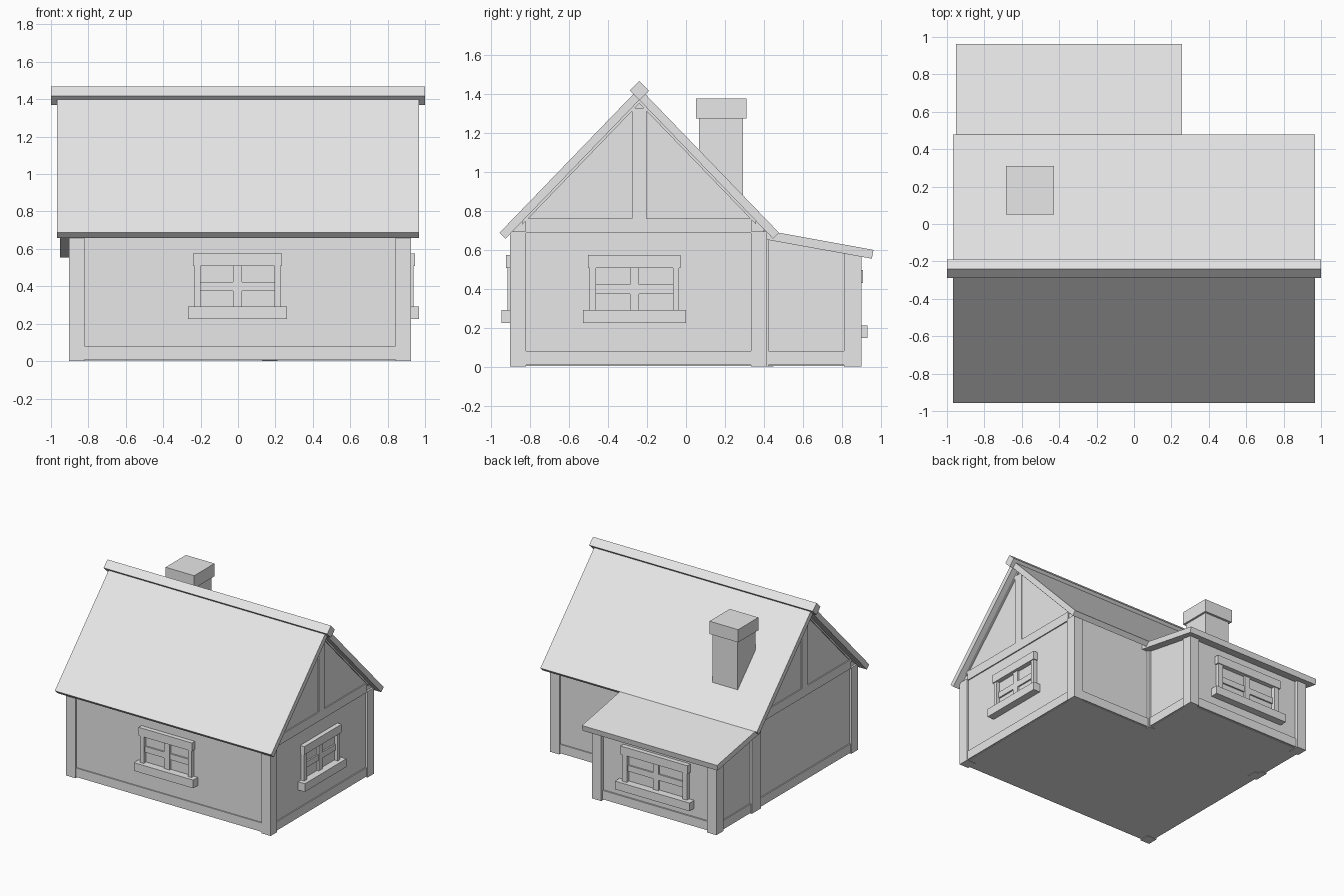
import bpy, bmesh, math
from mathutils import Matrix, Vector

if "Cube" in bpy.data.objects:
    bpy.data.objects.remove(bpy.data.objects["Cube"], do_unlink=True)

grey = bpy.data.materials.new("plain_grey")
grey.use_nodes = True
grey.diffuse_color = (0.8, 0.8, 0.8, 1)
grey.node_tree.nodes["Principled BSDF"].inputs["Base Color"].default_value = (0.8, 0.8, 0.8, 1)


def finish(name, bm):
    bmesh.ops.recalc_face_normals(bm, faces=bm.faces)
    mesh = bpy.data.meshes.new(name)
    bm.to_mesh(mesh)
    bm.free()
    mesh.materials.append(grey)
    obj = bpy.data.objects.new(name, mesh)
    bpy.context.collection.objects.link(obj)
    return obj


def boxes(name, parts, matrix=Matrix()):
    """One object from boxes given as (x0, x1, y0, y1, z0, z1)."""
    bm = bmesh.new()
    for x0, x1, y0, y1, z0, z1 in parts:
        place = Matrix.Translation(((x0 + x1) / 2, (y0 + y1) / 2, (z0 + z1) / 2))
        size = Matrix.Diagonal((x1 - x0, y1 - y0, z1 - z0, 1))
        bmesh.ops.create_cube(bm, size=1, matrix=matrix @ place @ size)
    return finish(name, bm)


def prism(name, profile, x0, x1):
    """Extrude a (y, z) outline along x."""
    bm = bmesh.new()
    face = bm.faces.new([bm.verts.new((x0, y, z)) for y, z in profile])
    new = bmesh.ops.extrude_face_region(bm, geom=[face])["geom"]
    moved = [v for v in new if isinstance(v, bmesh.types.BMVert)]
    bmesh.ops.translate(bm, verts=moved, vec=Vector((x1 - x0, 0, 0)))
    return finish(name, bm)


# Outer limits of the timber frame
LEFT, RIGHT, FRONT, BACK = 0.925, -0.904, -0.904, 0.416
POST, INSET, BEAM_INSET = 0.083, 0.016, 0.007
RIDGE, APEX, SLOPE = -0.24, 1.37, 1.036


def under_roof(y):
    return APEX - SLOPE * abs(y - RIDGE)


# Main walls with gables
y0, y1 = FRONT + INSET, BACK - INSET
prism("main_walls", [(y0, 0.004), (y1, 0.004), (y1, under_roof(y1) + 0.01),
                     (RIDGE, APEX + 0.01), (y0, under_roof(y0) + 0.01)],
      RIGHT + INSET, LEFT - INSET)

# Corner posts
boxes("corner_posts", [(x, x + POST, y, y + POST, 0, 0.695)
                       for x in (RIGHT, LEFT - POST) for y in (FRONT, BACK - POST)])

# Sill beams around the base
b = BEAM_INSET
boxes("base_beams", [(RIGHT + 0.04, LEFT - 0.04, FRONT + b, BACK - b, 0.008, 0.08),
                     (RIGHT + b, LEFT - b, FRONT + 0.04, BACK - 0.04, 0.008, 0.08)])

# Gable timbers: tie beam, king post and rafters at both ends
for name, x0, x1 in (("left", LEFT - 0.04, LEFT - b), ("right", RIGHT + b, RIGHT + 0.04)):
    boxes(name + "_gable_posts", [(x0, x1, RIDGE - 0.037, RIDGE + 0.037, 0.7, 1.33)])
    boxes(name + "_tie_beam", [(x0, x1, FRONT + 0.08, BACK - 0.08, 0.686, 0.76)])
    for side, label in ((-1, "front"), (1, "back")):
        foot = RIDGE + side * 0.6
        prism(f"{name}_{label}_rafter",
              [(RIDGE, APEX + 0.01), (foot, under_roof(foot) + 0.01),
               (foot, under_roof(foot) - 0.018), (RIDGE, APEX - 0.018)], x0, x1)

# Main roof and ridge bar
eave, lip = (0.718, 0.688), (0.687, 0.658)
top = eave[1] + SLOPE * eave[0]
prism("main_roof", [(RIDGE - eave[0], eave[1]), (RIDGE, top), (RIDGE + eave[0], eave[1]),
                    (RIDGE + lip[0], lip[1]), (RIDGE, APEX), (RIDGE - lip[0], lip[1])],
      -0.968, 0.968)
r, mid = 0.049, 1.418
prism("ridge_bar", [(RIDGE - r, mid), (RIDGE, mid + r), (RIDGE + r, mid), (RIDGE, mid - r)], -1, 1)

# Chimney
boxes("chimney_shaft", [(-0.668, -0.444, 0.067, 0.293, 0.75, 1.3)])
boxes("chimney_cap", [(-0.684, -0.428, 0.052, 0.311, 1.274, 1.377)])

# Rear extension: walls, posts, beams and sloping roof
EL, ER, EB = 0.21, -0.904, 0.902
prism("extension_walls", [(0.3, 0.004), (EB - 0.03, 0.004), (EB - 0.03, 0.58), (0.3, 0.68)],
      ER + INSET, EL - INSET)
prism_outline = [(EB - 0.09, 0), (EB, 0), (EB, 0.575), (EB - 0.09, 0.59)]
prism("extension_left_post", prism_outline, EL - POST, EL)
prism("extension_right_post", prism_outline, ER, ER + POST)
boxes("extension_inner_posts", [(EL - 0.05, EL, 0.38, 0.425, 0, 0.655),
                                (ER, ER + 0.05, 0.38, 0.45, 0, 0.655)])
boxes("extension_base_beams", [(ER + 0.04, EL - 0.04, 0.4, EB - 0.018, 0.008, 0.08),
                               (ER + b, EL - b, 0.4, EB - 0.04, 0.008, 0.08)])
prism("extension_roof", [(0.40, 0.70), (0.478, 0.688), (0.963, 0.6), (0.955, 0.555), (0.40, 0.655)],
      -0.952, 0.257)


def window(name, place, turn, wide=1.0):
    """Framed window facing -y before it is turned; its origin lies on the wall at sill base."""
    m = Matrix.Translation(place) @ Matrix.Rotation(math.radians(turn), 4, "Z")
    hl, hj, hi, hs = (v * wide for v in (0.238, 0.23, 0.197, 0.265))
    boxes(name + "_lintel", [(-hl, hl, -0.037, 0.01, 0.283, 0.35)], m)
    boxes(name + "_jambs", [(-hj, -hi, -0.03, 0.01, 0.05, 0.29), (hi, hj, -0.03, 0.01, 0.05, 0.29)], m)
    boxes(name + "_sill", [(-hs, hs, -0.06, 0.01, 0, 0.066)], m)
    boxes(name + "_glazing_bars", [(-0.024, 0.024, -0.016, 0.01, 0.05, 0.29),
                                   (-hi, hi, -0.012, 0.01, 0.149, 0.197)], m)


window("front_window", (-0.003, FRONT + INSET, 0.225), 0)
window("left_window", (LEFT - INSET, -0.265, 0.225), 90)
window("extension_window", (-0.35, EB - 0.03, 0.146), 180, 1.26)
